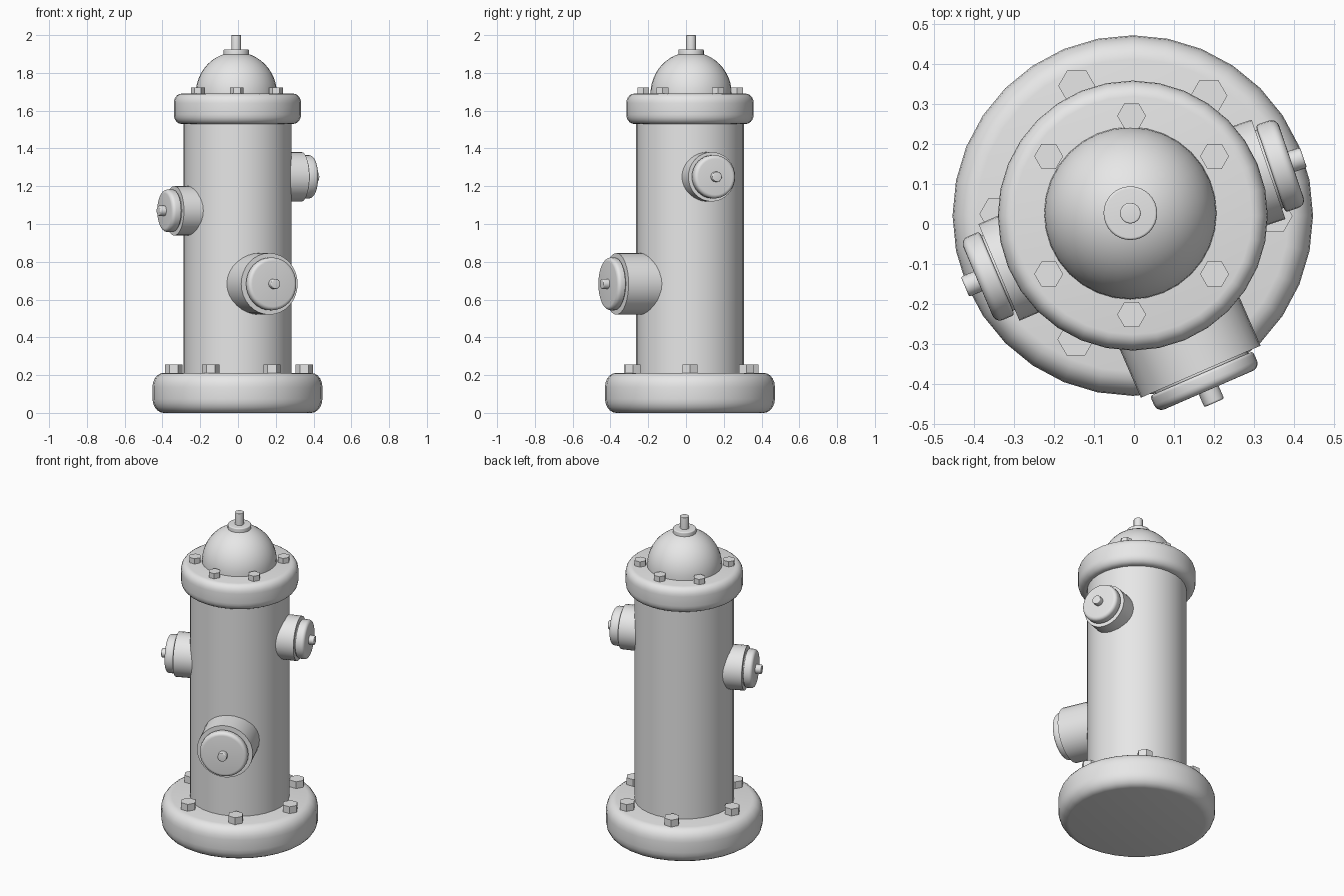
import bpy, bmesh, math
from mathutils import Matrix, Vector

cube = bpy.data.objects.get("Cube")
if cube:
    bpy.data.objects.remove(cube, do_unlink=True)

grey = bpy.data.materials.new("plain_grey")
grey.use_nodes = True
grey.diffuse_color = (0.8, 0.8, 0.8, 1)
grey.node_tree.nodes["Principled BSDF"].inputs["Base Color"].default_value = grey.diffuse_color

CENTRE = Vector((-0.003, 0.021, 0))


def finish(name, bm, matrix, smooth=True):
    bmesh.ops.recalc_face_normals(bm, faces=bm.faces)
    mesh = bpy.data.meshes.new(name)
    bm.to_mesh(mesh)
    bm.free()
    mesh.materials.append(grey)
    obj = bpy.data.objects.new(name, mesh)
    bpy.context.collection.objects.link(obj)
    obj.matrix_world = matrix
    if smooth:
        bpy.ops.object.select_all(action='DESELECT')
        obj.select_set(True)
        bpy.context.view_layer.objects.active = obj
        bpy.ops.object.shade_smooth_by_angle(angle=math.radians(35))
    return obj


def lathe(name, profile, matrix, sides=32):
    """Spin (radius, height) points about local z; ends on the axis close up."""
    bm = bmesh.new()
    verts = [bm.verts.new((r, 0, z)) for r, z in profile]
    edges = [bm.edges.new(pair) for pair in zip(verts, verts[1:])]
    bmesh.ops.spin(bm, geom=verts + edges, axis=(0, 0, 1), cent=(0, 0, 0),
                   angle=math.tau, steps=sides, use_merge=True)
    bmesh.ops.remove_doubles(bm, verts=bm.verts, dist=0.0001)
    return finish(name, bm, matrix)


def disc(radius, low, high, round_low=0, round_high=0, flat=1):
    """Profile of a disc with rounded rims; flat stretches the rounding inward."""
    points = [(0, low)]
    for z, b, sign in ((low, round_low, 1), (high, round_high, -1)):
        arc = [(radius - flat * b * (1 - math.cos(a)), z + sign * b * (1 - math.sin(a)))
               for a in (math.pi / 2 * i / 5 for i in range(6))]
        if not b:
            arc = [(radius, z)]
        points += arc[::-sign]
    return points + [(0, high)]


def bolt(name, x, y, low, high, radius):
    bm = bmesh.new()
    bmesh.ops.create_cone(bm, cap_ends=True, segments=6, radius1=radius,
                          radius2=radius, depth=high - low)
    bmesh.ops.rotate(bm, verts=bm.verts, cent=(0, 0, 0),
                     matrix=Matrix.Rotation(math.pi / 2, 3, 'Z'))
    # points of the hexagon face sideways
    corner = max(bm.verts, key=lambda v: v.co.x)
    turn = -math.atan2(corner.co.y, corner.co.x)
    bmesh.ops.rotate(bm, verts=bm.verts, cent=(0, 0, 0), matrix=Matrix.Rotation(turn, 3, 'Z'))
    finish(name, bm, Matrix.Translation((x, y, (low + high) / 2)), smooth=False)


def outlet(name, z, angle, radius, reach, cap_radius, cap_reach, tip):
    """Side outlet: barrel, neck, rounded cap and stub, pointing outward."""
    matrix = (Matrix.Translation(CENTRE + Vector((0, 0, z)))
              @ Matrix.Rotation(math.radians(angle), 4, 'Z')
              @ Matrix.Rotation(math.pi / 2, 4, 'Y'))
    lathe(name + "_barrel", disc(radius, 0.15, reach), matrix)
    lathe(name + "_neck", disc(cap_radius * 0.9, reach - 0.02, reach + 0.02), matrix)
    lathe(name + "_cap", disc(cap_radius, reach + 0.005, cap_reach, 0.008, 0.02), matrix)
    lathe(name + "_stub", disc(0.027, cap_reach - 0.02, tip, 0, 0.005), matrix, 16)


# Main column
column = Matrix.Translation(CENTRE)
lathe("base_flange", disc(0.45, 0, 0.212, 0.075, 0.075, 0.8), column)
lathe("body", disc(0.285, 0.1, 1.6), column)
lathe("top_flange", disc(0.337, 1.53, 1.69, 0.05, 0.05, 0.8), column)

# Domed bonnet and its operating nut
dome = [(0.215 * math.cos(a), 1.69 + 0.22 * math.sin(a))
        for a in (math.pi / 2 * i / 12 for i in range(13))]
bonnet = Matrix.Translation((-0.009, 0.027, 0))
lathe("bonnet_dome", [(0, 1.66), (0.215, 1.66)] + dome, bonnet)
lathe("bonnet_washer", disc(0.067, 1.89, 1.925, 0, 0.006), bonnet)
lathe("bonnet_nut", disc(0.026, 1.91, 2.0, 0, 0.004), bonnet, 16)

# Flange bolts
top_spots = [(0, 0.248), (0, -0.248)] + [(sx * 0.207, sy * 0.147) for sx in (-1, 1) for sy in (-1, 1)]
for i, (x, y) in enumerate(top_spots):
    bolt(f"top_bolt_{i + 1}", x - 0.006, y + 0.022, 1.66, 1.723, 0.036)
base_spots = [(-0.34, 0.025), (0.35, 0.02), (-0.143, 0.345),
              (0.187, 0.32), (-0.145, -0.288), (0.18, -0.28)]
for i, (x, y) in enumerate(base_spots):
    bolt(f"base_bolt_{i + 1}", x, y, 0.17, 0.255, 0.046)

# Three outlets around the body
outlet("front_outlet", 0.683, -66.5, 0.163, 0.425, 0.14, 0.475, 0.51)
outlet("right_outlet", 1.07, 203, 0.131, 0.363, 0.113, 0.42, 0.455)
outlet("left_outlet", 1.25, 18.8, 0.131, 0.358, 0.115, 0.418, 0.45)
